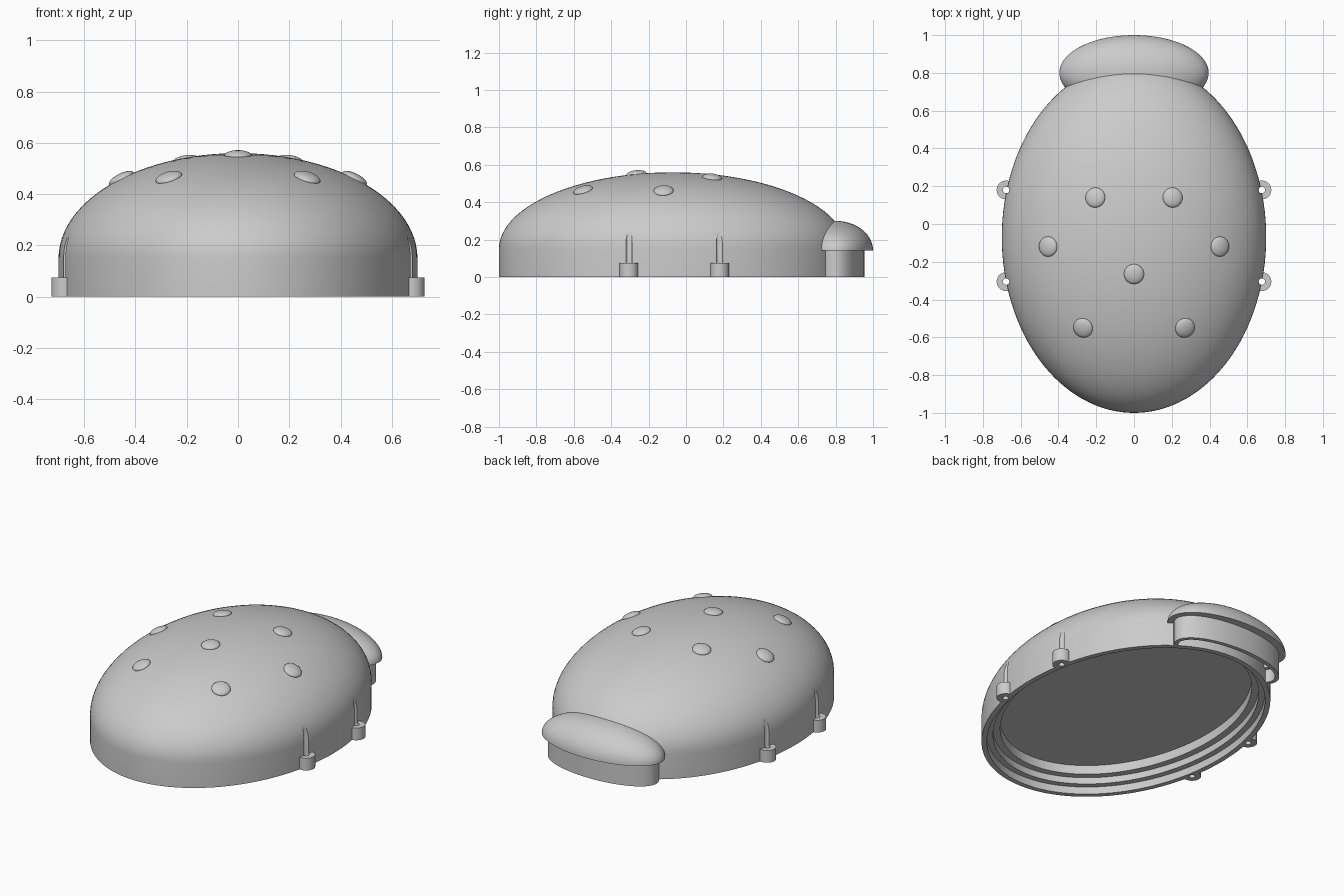
import bpy, bmesh, math
from mathutils import Vector

cube = bpy.data.objects.get("Cube")
if cube:
    bpy.data.objects.remove(cube)

grey = bpy.data.materials.new("plain_grey")
grey.use_nodes = True
grey.diffuse_color = (0.6, 0.6, 0.6, 1)
grey.node_tree.nodes["Principled BSDF"].inputs["Base Color"].default_value = (0.6, 0.6, 0.6, 1)

BODY_Y, RX, RY, WALL, DOME = -0.07, 0.70, 0.93, 0.15, 0.41


def add_object(name, bm, location=(0, 0, 0)):
    bmesh.ops.remove_doubles(bm, verts=bm.verts, dist=0.00001)
    bmesh.ops.recalc_face_normals(bm, faces=bm.faces)
    mesh = bpy.data.meshes.new(name)
    bm.to_mesh(mesh)
    bm.free()
    mesh.materials.append(grey)
    obj = bpy.data.objects.new(name, mesh)
    obj.location = location
    bpy.context.collection.objects.link(obj)
    return obj


def elliptic(name, location, profile, segments=128, ring=False):
    """Stack of ellipses (rx, ry, z); either a capped solid or a closed ring."""
    bm = bmesh.new()
    loops = []
    for rx, ry, z in profile:
        angles = [math.tau * i / segments for i in range(segments)]
        loops.append([bm.verts.new((rx * math.cos(a), ry * math.sin(a), z)) for a in angles])
    pairs = list(zip(loops, loops[1:]))
    if ring:
        pairs.append((loops[-1], loops[0]))
    else:
        bm.faces.new(loops[0])
        if profile[-1][0] > 0:
            bm.faces.new(loops[-1])
    for low, high in pairs:
        for i in range(segments):
            j = (i + 1) % segments
            bm.faces.new((low[i], low[j], high[j], high[i]))
    return add_object(name, bm, location)


def dome(rx, ry, base, height, steps=24):
    quarter = [math.pi / 2 * i / steps for i in range(steps)]
    rows = [(rx * math.cos(t), ry * math.cos(t), base + height * math.sin(t)) for t in quarter]
    return rows + [(0, 0, base + height)]


def cut(target, cutter):
    mod = target.modifiers.new("cut", 'BOOLEAN')
    mod.operation = 'DIFFERENCE'
    mod.solver = 'EXACT'
    mod.object = cutter
    bpy.context.view_layer.objects.active = target
    bpy.ops.object.modifier_apply(modifier=mod.name)


def inset(d, z):
    return (RX - d, RY - d, z)


# Domed shell with a stepped recess underneath
recess = [inset(0.105, 0.14), inset(0.105, 0.085), inset(0.065, 0.085),
          inset(0.065, 0.045), inset(0.03, 0.045), inset(0.03, 0)]
shell = elliptic("shell", (0, BODY_Y, 0), recess + [inset(0, 0)] + dome(RX, RY, WALL, DOME))

# Head: overhanging cap on a hollow wall
head_cap = elliptic("head_cap", (0, 0.8, 0), dome(0.395, 0.2, 0.142, 0.158))
head_wall = elliptic("head_wall", (0, 0.8, 0),
                     [(0.36, 0.155, 0), (0.36, 0.155, 0.15), (0.31, 0.105, 0.15),
                      (0.31, 0.105, 0.08), (0.335, 0.13, 0.08), (0.335, 0.13, 0)], ring=True)

# Keep the inside of the shell clear of the head wall and side lugs
core = elliptic("core_cutter", (0, BODY_Y, 0), [inset(0.015, -0.1), inset(0.015, 0.5)])
cut(head_wall, core)
parts = [shell, head_cap, head_wall]
helpers = [core]

# Side lugs, drilled vertically so the hole also grooves the shell
for side, x in (("right", -0.677), ("left", 0.677)):
    for end, y in (("front", -0.305), ("back", 0.18)):
        lug = elliptic(f"{side}_{end}_lug", (x, y, 0), [(0.05, 0.05, 0), (0.05, 0.05, 0.075)], 48)
        drill = elliptic("drill_cutter", (x, y, 0), [(0.017, 0.017, -0.1), (0.017, 0.017, 0.5)], 24)
        cut(lug, core)
        cut(lug, drill)
        cut(shell, drill)
        parts.append(lug)
        helpers.append(drill)

# Flattened spots lying on the dome
spots = [(0, -0.265)] + [(s * x, y) for s in (-1, 1)
                         for x, y in ((0.205, 0.14), (0.455, -0.12), (0.27, -0.55))]
for n, (x, y) in enumerate(spots):
    v = y - BODY_Y
    h = DOME * math.sqrt(1 - (x / RX) ** 2 - (v / RY) ** 2)
    normal = Vector((x / RX ** 2, v / RY ** 2, h / DOME ** 2))
    bm = bmesh.new()
    bmesh.ops.create_uvsphere(bm, u_segments=32, v_segments=16, radius=0.053)
    bmesh.ops.scale(bm, vec=(1, 1, 0.38), verts=bm.verts)
    spot = add_object(f"spot_{n + 1}", bm, (x, y, WALL + h))
    spot.rotation_euler = normal.to_track_quat('Z', 'Y').to_euler()
    parts.append(spot)

for helper in helpers:
    bpy.data.objects.remove(helper)

# Smooth curves, crisp rims
bpy.ops.object.select_all(action='DESELECT')
for part in parts:
    part.select_set(True)
bpy.context.view_layer.objects.active = shell
bpy.ops.object.shade_smooth_by_angle(angle=math.radians(35))
